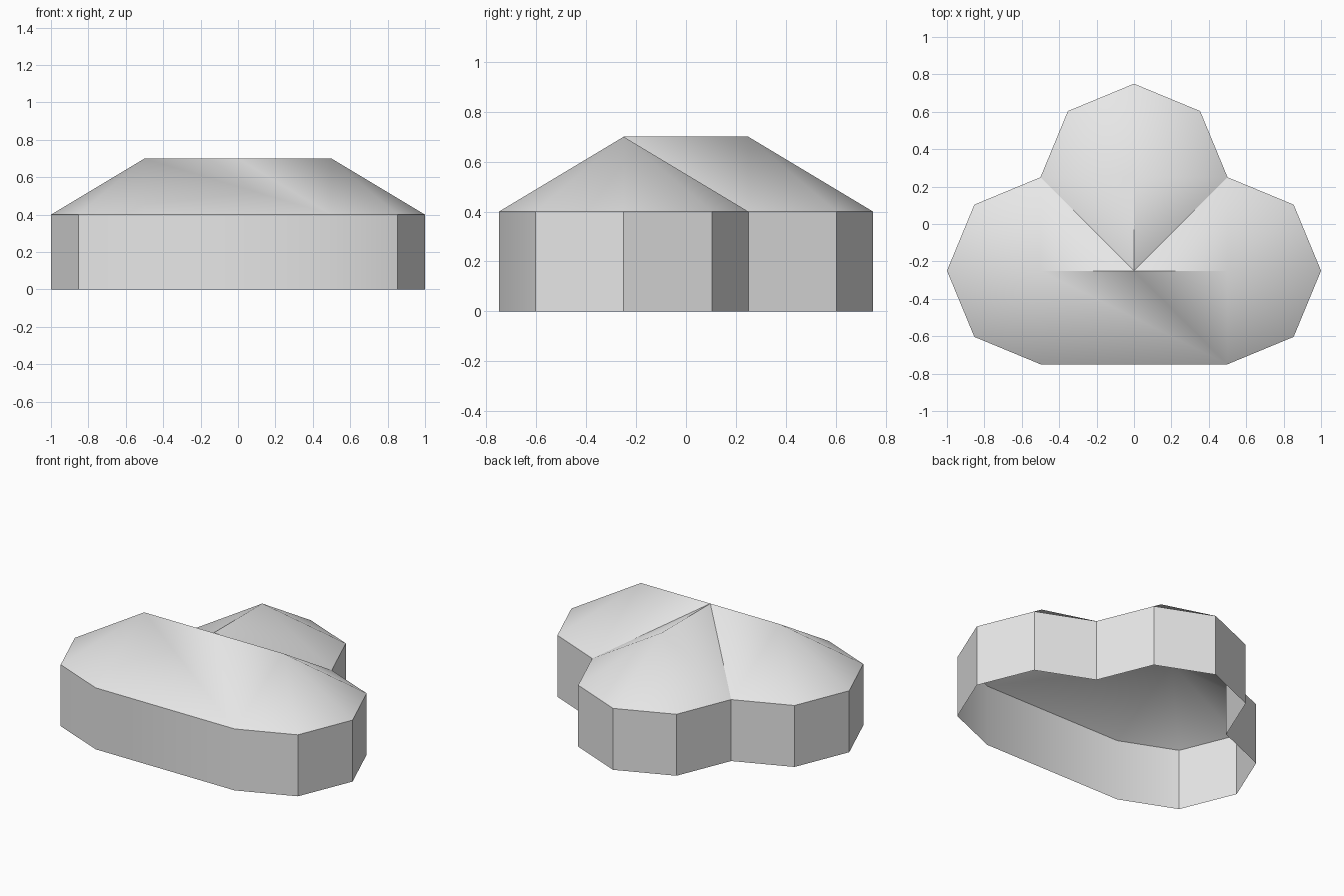
import bpy
import bmesh
from math import cos, sin, radians

cube = bpy.data.objects.get("Cube")
if cube:
    bpy.data.objects.remove(cube, do_unlink=True)

EAVE, RIDGE, RADIUS = 0.4, 0.7, 0.5

grey = bpy.data.materials.new("light_grey")
grey.use_nodes = True
grey.diffuse_color = (0.8, 0.8, 0.8, 1)
grey.node_tree.nodes["Principled BSDF"].inputs["Base Color"].default_value = (0.8, 0.8, 0.8, 1)


def build(name, polygons):
    """Make one welded, softly shaded shell from a list of polygons."""
    bm = bmesh.new()
    for points in polygons:
        bm.faces.new([bm.verts.new(p) for p in points])
    bmesh.ops.remove_doubles(bm, verts=bm.verts, dist=0.0001)
    mesh = bpy.data.meshes.new(name)
    bm.to_mesh(mesh)
    bm.free()
    obj = bpy.data.objects.new(name, mesh)
    bpy.context.collection.objects.link(obj)
    mesh.materials.append(grey)
    bpy.ops.object.select_all(action="DESELECT")
    obj.select_set(True)
    bpy.context.view_layer.objects.active = obj
    bpy.ops.object.shade_smooth_by_angle(angle=radians(30))


def half_octagon(centre, start):
    """Five eave points sweeping counterclockwise round a wing end."""
    angles = [radians(start + 45 * i) for i in range(5)]
    return [(centre[0] + RADIUS * cos(a), centre[1] + RADIUS * sin(a), EAVE) for a in angles]


# Ridge ends and the junction of the two ridges
left_apex, right_apex = (0.5, -0.25, RIDGE), (-0.5, -0.25, RIDGE)
back_apex, junction = (0, 0.25, RIDGE), (0, -0.25, RIDGE)

# Rounded ends of the three wings
left_end = half_octagon(left_apex, -90)
back_end = half_octagon(back_apex, 0)
right_end = half_octagon(right_apex, 90)

# Outer walls, open underneath
outline = left_end + back_end[1:] + right_end[1:]
walls = []
for a, b in zip(outline, outline[1:] + outline[:1]):
    walls.append([(a[0], a[1], 0), (b[0], b[1], 0), b, a])
build("outer_walls", walls)

# Hipped roof: fans at the wing ends, slopes and valleys between them
roof = [[right_end[-1], left_end[0], left_apex, junction, right_apex]]
for apex, end in ((left_apex, left_end), (back_apex, back_end), (right_apex, right_end)):
    roof += [[a, b, apex] for a, b in zip(end, end[1:])]
left_valley, right_valley = back_end[0], back_end[-1]
roof += [
    [left_valley, junction, left_apex],
    [left_valley, back_apex, junction],
    [right_valley, junction, back_apex],
    [right_valley, right_apex, junction],
]
build("hipped_roof", roof)
